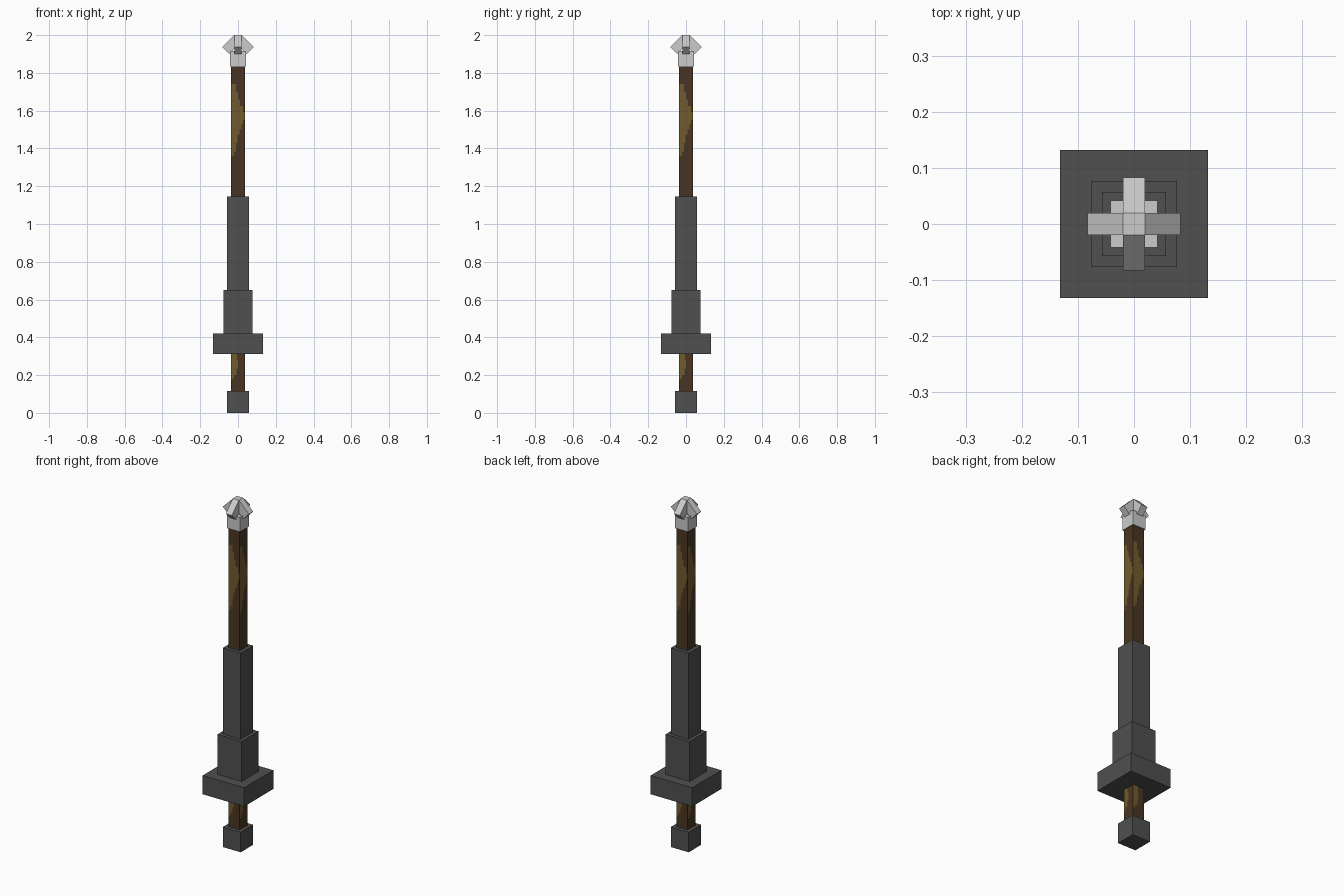
import bpy, bmesh, math
from mathutils import Matrix, Vector

cube = bpy.data.objects.get("Cube")
if cube:
    bpy.data.objects.remove(cube, do_unlink=True)


def material(name, rgb):
    m = bpy.data.materials.new(name)
    m.use_nodes = True
    m.diffuse_color = (*rgb, 1)
    bsdf = m.node_tree.nodes["Principled BSDF"]
    bsdf.inputs["Base Color"].default_value = (*rgb, 1)
    bsdf.inputs["Roughness"].default_value = 0.8
    return m


DARK = material("dark_iron", (0.08, 0.08, 0.08))
STEEL = material("pale_steel", (0.60, 0.60, 0.60))
WOOD = material("dark_wood", (0.067, 0.036, 0.016))
GOLD = material("ochre_patch", (0.165, 0.105, 0.026))


def finish(name, bm, mat):
    bmesh.ops.recalc_face_normals(bm, faces=bm.faces)
    mesh = bpy.data.meshes.new(name)
    bm.to_mesh(mesh)
    bm.free()
    mesh.materials.append(mat)
    obj = bpy.data.objects.new(name, mesh)
    bpy.context.collection.objects.link(obj)
    return obj


def square_block(name, half, z0, z1, mat):
    bm = bmesh.new()
    bmesh.ops.create_cube(bm, size=1, matrix=Matrix.Translation((0, 0, (z0 + z1) / 2))
                          @ Matrix.Diagonal((2 * half, 2 * half, z1 - z0, 1)))
    return finish(name, bm, mat)


# Stacked square blocks of the handle and body
SHAFT = 0.036
square_block("pommel", 0.057, 0, 0.115, DARK)
square_block("shaft", SHAFT, 0.05, 1.88, WOOD)
square_block("guard", 0.132, 0.312, 0.42, DARK)
square_block("collar", 0.077, 0.42, 0.65, DARK)
square_block("sleeve", 0.057, 0.65, 1.145, DARK)
square_block("head_block", 0.042, 1.833, 1.917, STEEL)
square_block("head_core", 0.0195, 1.90, 2.0, STEEL)

# Four prongs sloping down and outward from the tip
PRONG = [(0.0195, 2.0), (0.083, 1.937), (0.046, 1.90), (-0.0175, 1.9635)]
for i, side in enumerate(("left", "back", "right", "front")):
    bm = bmesh.new()
    face = bm.faces.new([bm.verts.new((x, -0.0193, z)) for x, z in PRONG])
    ext = bmesh.ops.extrude_face_region(bm, geom=[face])
    bmesh.ops.translate(bm, vec=(0, 0.0386, 0),
                        verts=[v for v in ext["geom"] if isinstance(v, bmesh.types.BMVert)])
    bmesh.ops.rotate(bm, cent=(0, 0, 0), verts=bm.verts,
                     matrix=Matrix.Rotation(i * math.pi / 2, 3, "Z"))
    finish("prong_" + side, bm, STEEL)

# Stepped ochre patches: (bottom z, top z, share of face width from its left edge)
UPPER = [(1.36, 1.385, 0.2), (1.385, 1.43, 0.35), (1.43, 1.47, 0.48), (1.47, 1.50, 0.6),
         (1.50, 1.53, 0.75), (1.53, 1.55, 0.85), (1.55, 1.59, 1.0), (1.59, 1.625, 0.85),
         (1.625, 1.66, 0.65), (1.66, 1.70, 0.5), (1.70, 1.74, 0.35)]
LOWER = [(0.18, 0.20, 0.2), (0.20, 0.235, 0.38), (0.235, 0.28, 0.5), (0.28, 0.313, 0.42)]


def patch(name, rows, turn):
    bm = bmesh.new()
    y = -SHAFT - 0.0008
    for z0, z1, w in rows:
        x0, x1 = -SHAFT, -SHAFT + 2 * SHAFT * w
        bm.faces.new([bm.verts.new(p) for p in
                      ((x0, y, z0), (x1, y, z0), (x1, y, z1), (x0, y, z1))])
    rot = Matrix.Rotation(turn, 3, "Z")
    bmesh.ops.rotate(bm, cent=(0, 0, 0), verts=bm.verts, matrix=rot)
    obj = finish(name, bm, GOLD)
    # Keep every plate facing outward
    out = rot @ Vector((0, -1, 0))
    for p in obj.data.polygons:
        if p.normal.dot(out) < 0:
            p.flip()


for i, side in enumerate(("front", "left", "back", "right")):
    patch("upper_patch_" + side, UPPER, i * math.pi / 2)
    patch("lower_patch_" + side, LOWER, i * math.pi / 2)
